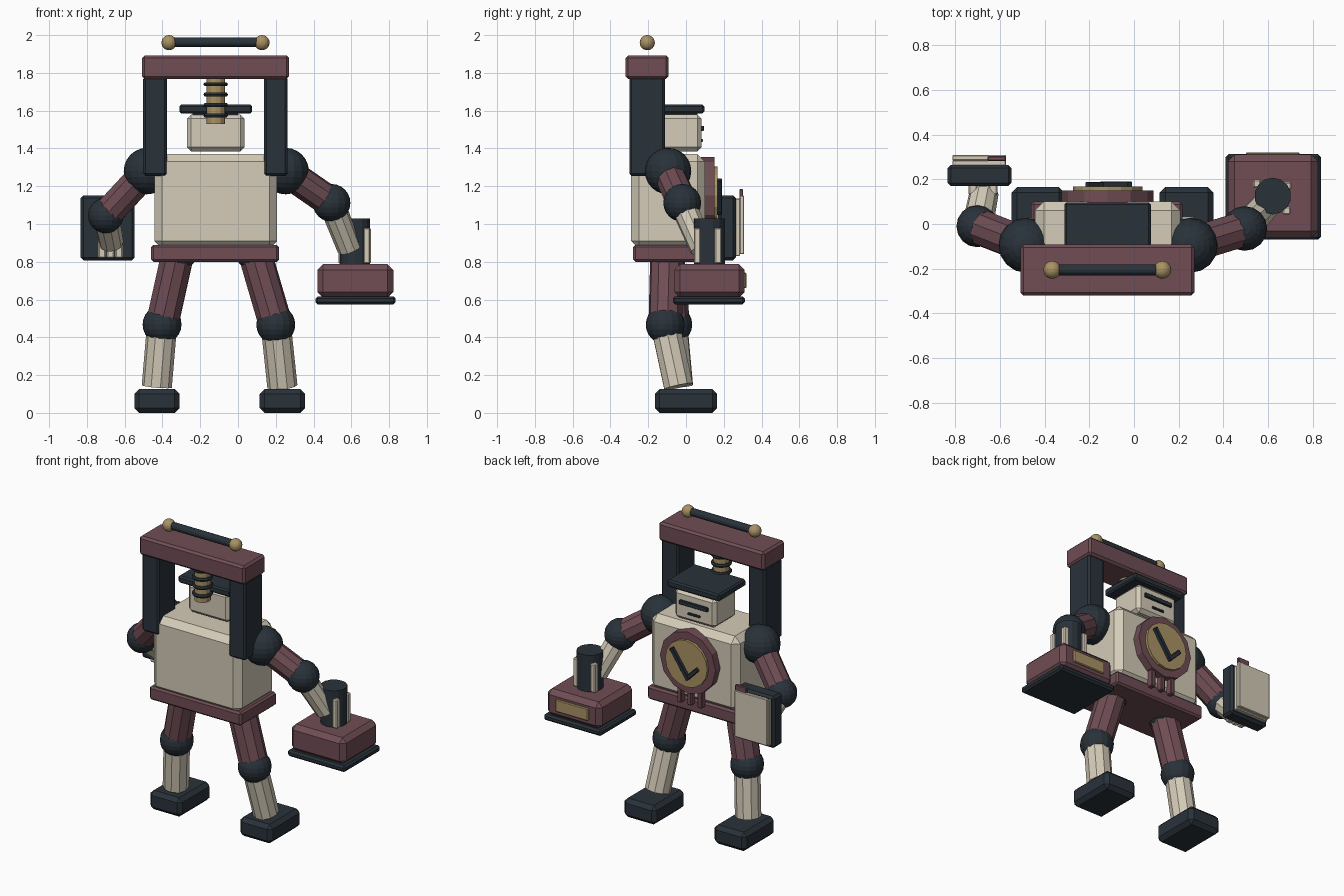
import bpy, bmesh, math
from mathutils import Vector

if "Cube" in bpy.data.objects:
    bpy.data.objects.remove(bpy.data.objects["Cube"])

def mat(name, c):
    m = bpy.data.materials.new(name)
    m.diffuse_color = (*c, 1)
    m.use_nodes = True
    m.node_tree.nodes["Principled BSDF"].inputs["Base Color"].default_value = m.diffuse_color
    return m

CREAM = mat("cream", (0.66, 0.60, 0.48))
RED = mat("maroon", (0.16, 0.075, 0.09))
DARK = mat("charcoal", (0.022, 0.032, 0.042))
BRASS = mat("brass", (0.40, 0.29, 0.13))

def finish(bm, name, m):
    bmesh.ops.recalc_face_normals(bm, faces=bm.faces)
    me = bpy.data.meshes.new(name)
    bm.to_mesh(me)
    bm.free()
    ob = bpy.data.objects.new(name, me)
    bpy.context.collection.objects.link(ob)
    me.materials.append(m)
    return ob

def box(name, x, y, z, m, bev=0.01):
    """Chamfered box from its (min, max) ranges."""
    bm = bmesh.new()
    bmesh.ops.create_cube(bm, size=1)
    for v in bm.verts:
        v.co = [(r[0] + r[1]) / 2 + c * (r[1] - r[0]) for r, c in zip((x, y, z), v.co)]
    if bev:
        bmesh.ops.bevel(bm, geom=bm.edges[:], offset=bev, segments=1, affect='EDGES')
    return finish(bm, name, m)

def rod(name, a, b, r, m, n=10, r2=None):
    """Faceted cylinder between two points."""
    a, b = Vector(a), Vector(b)
    d = b - a
    bm = bmesh.new()
    bmesh.ops.create_cone(bm, cap_ends=True, segments=n, radius1=r,
                          radius2=r if r2 is None else r2, depth=d.length)
    ob = finish(bm, name, m)
    ob.rotation_mode = 'QUATERNION'
    ob.rotation_quaternion = Vector((0, 0, 1)).rotation_difference(d)
    ob.location = (a + b) / 2
    return ob

def ball(name, c, r, m):
    bm = bmesh.new()
    bmesh.ops.create_uvsphere(bm, u_segments=16, v_segments=12, radius=r)
    ob = finish(bm, name, m)
    ob.location = c
    return ob

def bar(name, a, b, w, y, m):
    """Flat bar in the xz plane from a to b."""
    (x0, z0), (x1, z1) = a, b
    L = math.hypot(x1 - x0, z1 - z0)
    ob = box(name, (-w / 2, L + w / 2), y, (-w / 2, w / 2), m, 0.003)
    ob.location = (x0, 0, z0)
    ob.rotation_euler = (0, -math.atan2(z1 - z0, x1 - x0), 0)

CX = -0.118

# torso and belt
box("torso", (-0.443, 0.207), (-0.29, 0.10), (0.87, 1.37), CREAM, 0.04)
box("hip_belt", (-0.46, 0.217), (-0.28, 0.10), (0.80, 0.89), RED, 0.012)

# head, flat cap and face slots
box("head", (-0.27, 0.034), (-0.15, 0.082), (1.385, 1.58), CREAM, 0.022)
box("flat_cap", (-0.311, 0.075), (-0.19, 0.097), (1.585, 1.632), DARK, 0.01)
box("cap_band", (-0.24, 0.0), (-0.13, 0.06), (1.56, 1.60), DARK, 0)
box("eye_slot", (-0.222, -0.014), (0.07, 0.095), (1.492, 1.52), DARK, 0.003)
box("mouth_slot", (-0.163, -0.073), (0.07, 0.09), (1.435, 1.45), DARK, 0.003)

# overhead frame
for side, x in (("left", (-0.502, -0.376)), ("right", (0.138, 0.262))):
    box("frame_post_" + side, x, (-0.30, -0.112), (1.255, 1.78), DARK, 0.012)
box("frame_beam", (-0.508, 0.27), (-0.32, -0.092), (1.768, 1.893), RED, 0.014)

# handle rod with brass knobs
rod("handle_rod", (-0.365, -0.205, 1.962), (0.127, -0.205, 1.962), 0.025, DARK, 12)
for x in (-0.365, 0.127):
    ball("handle_knob", (x, -0.205, 1.96), 0.04, BRASS)

# screw column with rings
rod("screw_column", (CX, -0.205, 1.53), (CX, -0.205, 1.78), 0.05, BRASS, 12)
for z in (1.575, 1.63, 1.685, 1.74):
    bpy.ops.mesh.primitive_torus_add(location=(CX, -0.205, z), major_segments=16, minor_segments=6,
                                     major_radius=0.053, minor_radius=0.012)
    bpy.context.object.name = "screw_ring"
    bpy.context.object.data.materials.append(DARK)

# chest clock
rod("clock_case", (CX, 0.08, 1.15), (CX, 0.15, 1.15), 0.205, RED, 12)
rod("clock_face", (CX, 0.14, 1.15), (CX, 0.167, 1.15), 0.155, BRASS, 16)
bar("long_hand", (-0.135, 1.065), (-0.025, 1.225), 0.026, (0.165, 0.19), DARK)
bar("short_hand", (-0.135, 1.065), (-0.20, 1.13), 0.026, (0.165, 0.188), DARK)
for i in (-1, 0, 1):
    x = CX + i * 0.075
    box("clock_drop_bar", (x - 0.016, x + 0.016), (0.09, 0.135), (0.86, 1.02), RED, 0.005)

# legs: hip, knee, ankle joints
legs = {
    "left": ((-0.315, -0.10, 0.86), (-0.402, -0.07, 0.468), (-0.43, -0.04, 0.14), (-0.548, -0.31)),
    "right": ((0.085, -0.10, 0.86), (0.20, -0.11, 0.467), (0.235, -0.04, 0.14), (0.115, 0.355)),
}
for side, (hip, knee, ankle, fx) in legs.items():
    ball("hip_joint_" + side, hip, 0.105, DARK)
    rod("thigh_" + side, hip, knee, 0.09, RED)
    ball("knee_joint_" + side, knee, 0.103, DARK)
    rod("shin_" + side, knee, ankle, 0.08, CREAM)
    box("foot_" + side, fx, (-0.165, 0.165), (0, 0.126), DARK, 0.025)

# arms: shoulder, elbow, wrist
arms = {
    "left": ((-0.482, -0.095, 1.28), (-0.70, -0.01, 1.045), (-0.67, 0.14, 0.90), 0.094),
    "right": ((0.252, -0.095, 1.28), (0.495, -0.02, 1.112), (0.59, 0.085, 0.87), 0.1),
}
for side, (sh, el, wr, r) in arms.items():
    ball("shoulder_joint_" + side, sh, 0.123, DARK)
    rod("upper_arm_" + side, sh, el, 0.082, RED)
    ball("elbow_joint_" + side, el, r, DARK)
    rod("forearm_" + side, el, wr, 0.07, CREAM, r2=0.065)

# hand stamp held on the right
rod("stamp_handle", (0.62, 0.125, 0.77), (0.62, 0.125, 1.03), 0.082, DARK, 14)
box("stamp_body", (0.42, 0.822), (-0.062, 0.31), (0.61, 0.787), RED, 0.03)
box("stamp_pad", (0.41, 0.835), (-0.07, 0.312), (0.575, 0.617), DARK, 0.012)
box("stamp_plate", (0.50, 0.74), (0.30, 0.32), (0.66, 0.742), BRASS, 0.005)
for i, (x, y) in enumerate(((0.682, 0.06), (0.685, 0.17), (0.55, 0.18))):
    box("right_finger", (x - 0.018, x + 0.018), (y - 0.018, y + 0.018), (0.79, 0.98), CREAM, 0.006)

# ledger held on the left
box("ledger_back", (-0.833, -0.548), (0.17, 0.264), (0.808, 1.152), DARK, 0.014)
box("ledger_pages", (-0.812, -0.572), (0.26, 0.286), (0.83, 1.135), CREAM, 0.004)
box("ledger_cover", (-0.812, -0.572), (0.284, 0.308), (0.84, 1.15), CREAM, 0.004)
box("ledger_ribbon", (-0.655, -0.572), (0.282, 0.303), (1.13, 1.185), RED, 0.004)
for x in (-0.72, -0.675, -0.63):
    box("left_finger", (x - 0.02, x + 0.02), (0.13, 0.178), (0.82, 0.96), CREAM, 0.006)
